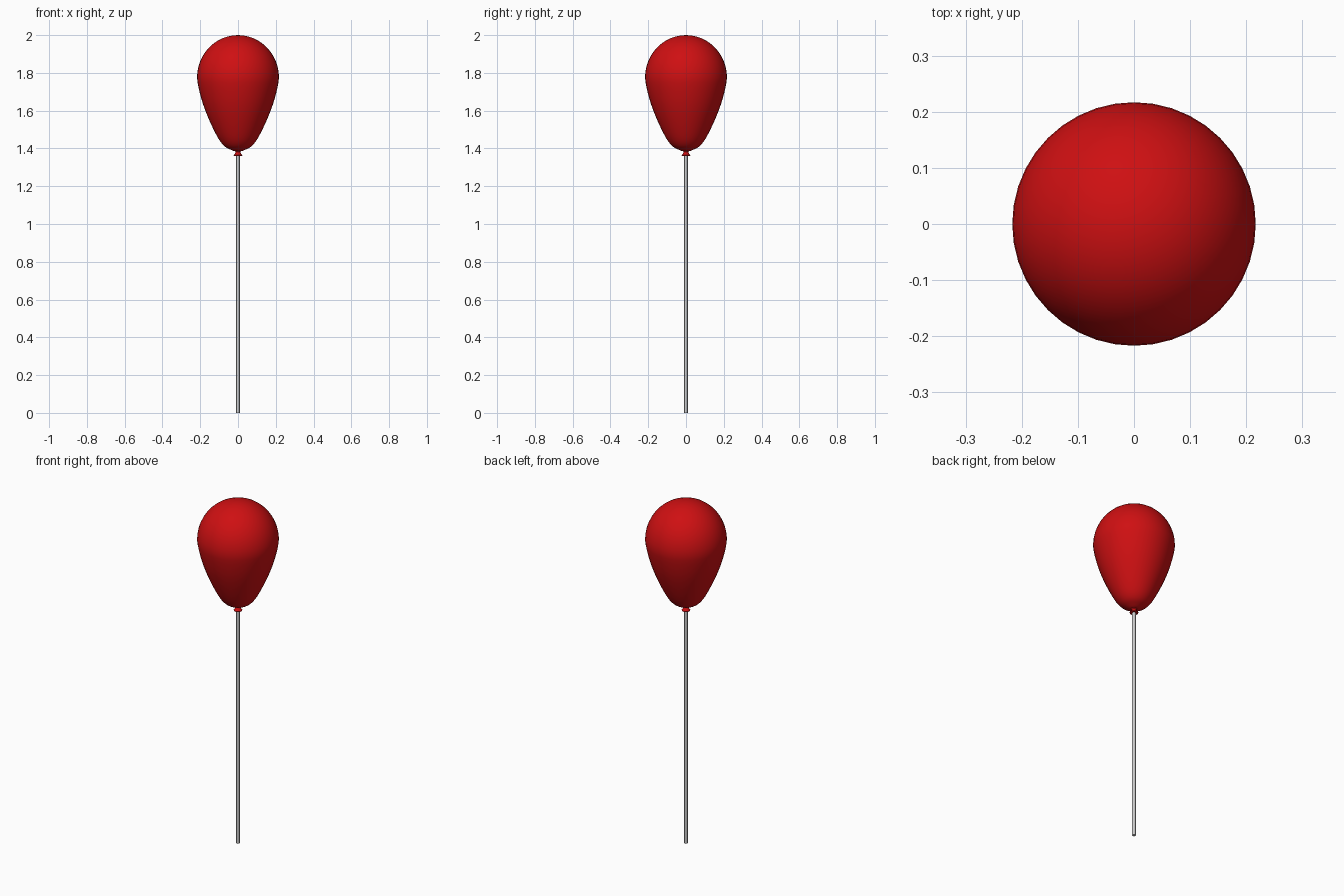
import bpy, bmesh
from math import sin, cos, pi, radians
from mathutils import Vector

if "Cube" in bpy.data.objects:
    bpy.data.objects.remove(bpy.data.objects["Cube"])

SIDES = 40

red = bpy.data.materials.new("red_rubber")
red.diffuse_color = (0.62, 0.005, 0.006, 1)
red.use_nodes = True
red.node_tree.nodes["Principled BSDF"].inputs["Base Color"].default_value = red.diffuse_color


def smooth_path(pts, steps=4):
    """Catmull-Rom through the inner points of a profile."""
    out = []
    for a, b, c, d in zip(pts, pts[1:], pts[2:], pts[3:]):
        a, b, c, d = map(Vector, (a, b, c, d))
        for i in range(steps):
            t = i / steps
            out.append(0.5 * (2 * b + (c - a) * t + (2 * a - 5 * b + 4 * c - d) * t**2
                              + (3 * b - a - 3 * c + d) * t**3))
    return out + [Vector(pts[-2])]


def lathe(name, profile, sides, mat=None, angle=40):
    """Spin an (r, z) profile around z."""
    bm = bmesh.new()
    verts = [bm.verts.new((r, 0, z)) for r, z in profile]
    edges = [bm.edges.new(p) for p in zip(verts, verts[1:])]
    bmesh.ops.spin(bm, geom=verts + edges, cent=(0, 0, 0), axis=(0, 0, 1),
                   angle=2 * pi, steps=sides, use_duplicate=False)
    bmesh.ops.remove_doubles(bm, verts=bm.verts, dist=1e-5)
    bmesh.ops.recalc_face_normals(bm, faces=bm.faces)
    mesh = bpy.data.meshes.new(name)
    bm.to_mesh(mesh)
    bm.free()
    ob = bpy.data.objects.new(name, mesh)
    bpy.context.collection.objects.link(ob)
    if mat:
        mesh.materials.append(mat)
    bpy.ops.object.select_all(action='DESELECT')
    ob.select_set(True)
    bpy.context.view_layer.objects.active = ob
    bpy.ops.object.shade_smooth_by_angle(angle=radians(angle))
    return ob


# Balloon: rounded bottom and tapering sides, then an elliptical dome
lower = smooth_path([(-0.03, 1.386), (0.012, 1.385), (0.04, 1.394), (0.075, 1.415),
                     (0.11, 1.463), (0.16, 1.568), (0.196, 1.67), (0.217, 1.775),
                     (0.207, 1.85)])
dome = [(0.217 * cos(i * pi / 24), 1.775 + 0.225 * sin(i * pi / 24)) for i in range(1, 12)]
lathe("balloon", [(0, 1.385)] + [tuple(p) for p in lower] + dome + [(0, 2)], SIDES, red)

# Tied knot with flared lip
lathe("knot", [(0, 1.39), (0.017, 1.389), (0.013, 1.38), (0.016, 1.371),
               (0.023, 1.364), (0.022, 1.36), (0, 1.362)], 24, red)

# String
lathe("string", [(0, 0), (0.0095, 0), (0.0095, 1.37), (0, 1.37)], 12)
